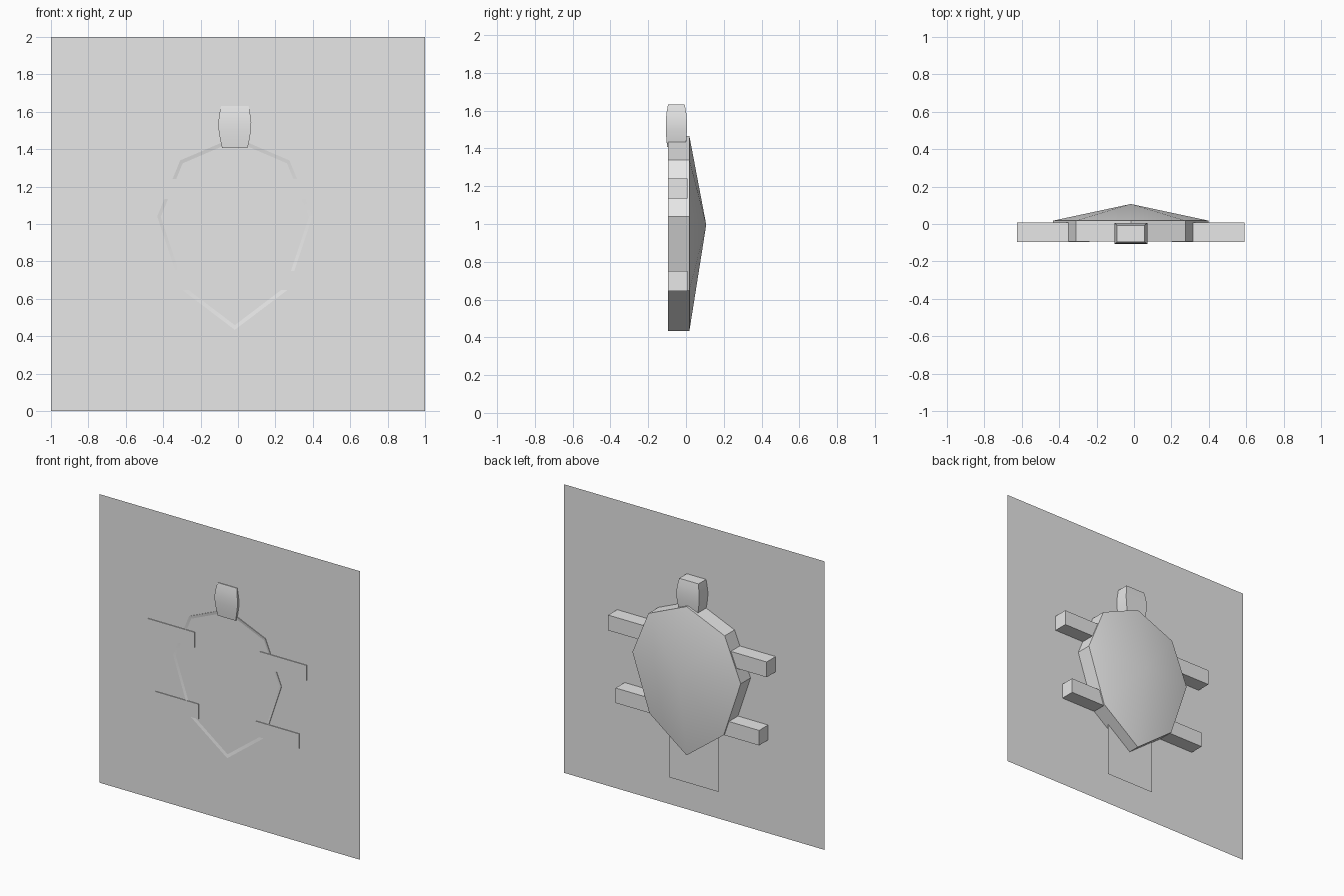
import bpy, bmesh, math

cube = bpy.data.objects.get("Cube")
if cube:
    bpy.data.objects.remove(cube, do_unlink=True)

grey = bpy.data.materials.new("light_grey")
grey.use_nodes = True
grey.diffuse_color = (0.8, 0.8, 0.8, 1)
grey.node_tree.nodes["Principled BSDF"].inputs["Base Color"].default_value = (0.8, 0.8, 0.8, 1)

CX = -0.017       # centre line of the animal
FRONT = -0.094    # front of shell rim and legs


def finish(name, bm, fix_normals=True, smooth=False):
    if fix_normals:
        bmesh.ops.recalc_face_normals(bm, faces=bm.faces)
    mesh = bpy.data.meshes.new(name)
    bm.to_mesh(mesh)
    bm.free()
    mesh.materials.append(grey)
    obj = bpy.data.objects.new(name, mesh)
    bpy.context.collection.objects.link(obj)
    if smooth:
        bpy.ops.object.select_all(action='DESELECT')
        obj.select_set(True)
        bpy.context.view_layer.objects.active = obj
        bpy.ops.object.shade_smooth_by_angle(angle=math.radians(25))
    return obj


def sheet(name, x0, x1, z0, z1, y, facing_front):
    """Upright single-sided panel."""
    bm = bmesh.new()
    pts = [(x0, y, z0), (x1, y, z0), (x1, y, z1), (x0, y, z1)]
    if not facing_front:
        pts.reverse()
    bm.faces.new([bm.verts.new(p) for p in pts])
    return finish(name, bm, False)


def box(name, x0, x1, y0, y1, z0, z1):
    bm = bmesh.new()
    bmesh.ops.create_cube(bm, size=1)
    for v in bm.verts:
        v.co = (x1 if v.co.x > 0 else x0, y1 if v.co.y > 0 else y0, z1 if v.co.z > 0 else z0)
    return finish(name, bm)


# Backing panel and the small square tail panel behind it
sheet("backing_panel", -1, 1, 0, 2, -0.09, True)
sheet("tail_panel", CX - 0.187, CX + 0.187, 0.20, 0.575, -0.063, False)

# Shell: eight-sided rim, shallow cone at the back, matching hollow in front
half = [(0.285, 0.65), (0.415, 1.04), (0.292, 1.34)]
rim = ([(0, 0.434)] + half + [(0, 1.465)] + [(-x, z) for x, z in reversed(half)])
bm = bmesh.new()
front = [bm.verts.new((CX + x, FRONT, z)) for x, z in rim]
back = [bm.verts.new((CX + x, 0.018, z)) for x, z in rim]
front_tip = bm.verts.new((CX, -0.005, 0.996))
back_tip = bm.verts.new((CX, 0.107, 0.996))
for i in range(len(rim)):
    j = (i + 1) % len(rim)
    bm.faces.new((front[i], front[j], back[j], back[i]))
    bm.faces.new((back[i], back[j], back_tip))
    bm.faces.new((front[j], front[i], front_tip))
finish("shell", bm, smooth=True)

# Legs: upper pair reaches further out than the lower pair
for level, reach, inner, z0, z1 in (("upper", 0.608, 0.25, 1.134, 1.24),
                                    ("lower", 0.55, 0.22, 0.646, 0.75)):
    for side, s in (("left", 1), ("right", -1)):
        a, b = sorted((CX + s * inner, CX + s * reach))
        box(f"{level}_{side}_leg", a, b, FRONT - 0.001, 0.009, z0, z1)

# Head: barrel-sided block built from stacked rectangles
rings = [(1.407, 0.068, 0.049), (1.45, 0.078, 0.053), (1.50, 0.086, 0.056),
         (1.545, 0.088, 0.056), (1.59, 0.082, 0.052), (1.632, 0.074, 0.044)]
bm = bmesh.new()
loops = []
for z, hx, hy in rings:
    loops.append([bm.verts.new((CX + sx * hx, -0.051 + sy * hy, z))
                  for sx, sy in ((-1, -1), (1, -1), (1, 1), (-1, 1))])
for lo, hi in zip(loops, loops[1:]):
    for i in range(4):
        j = (i + 1) % 4
        bm.faces.new((lo[i], lo[j], hi[j], hi[i]))
bm.faces.new(loops[0][::-1])
bm.faces.new(loops[-1])
finish("head", bm, smooth=True)
